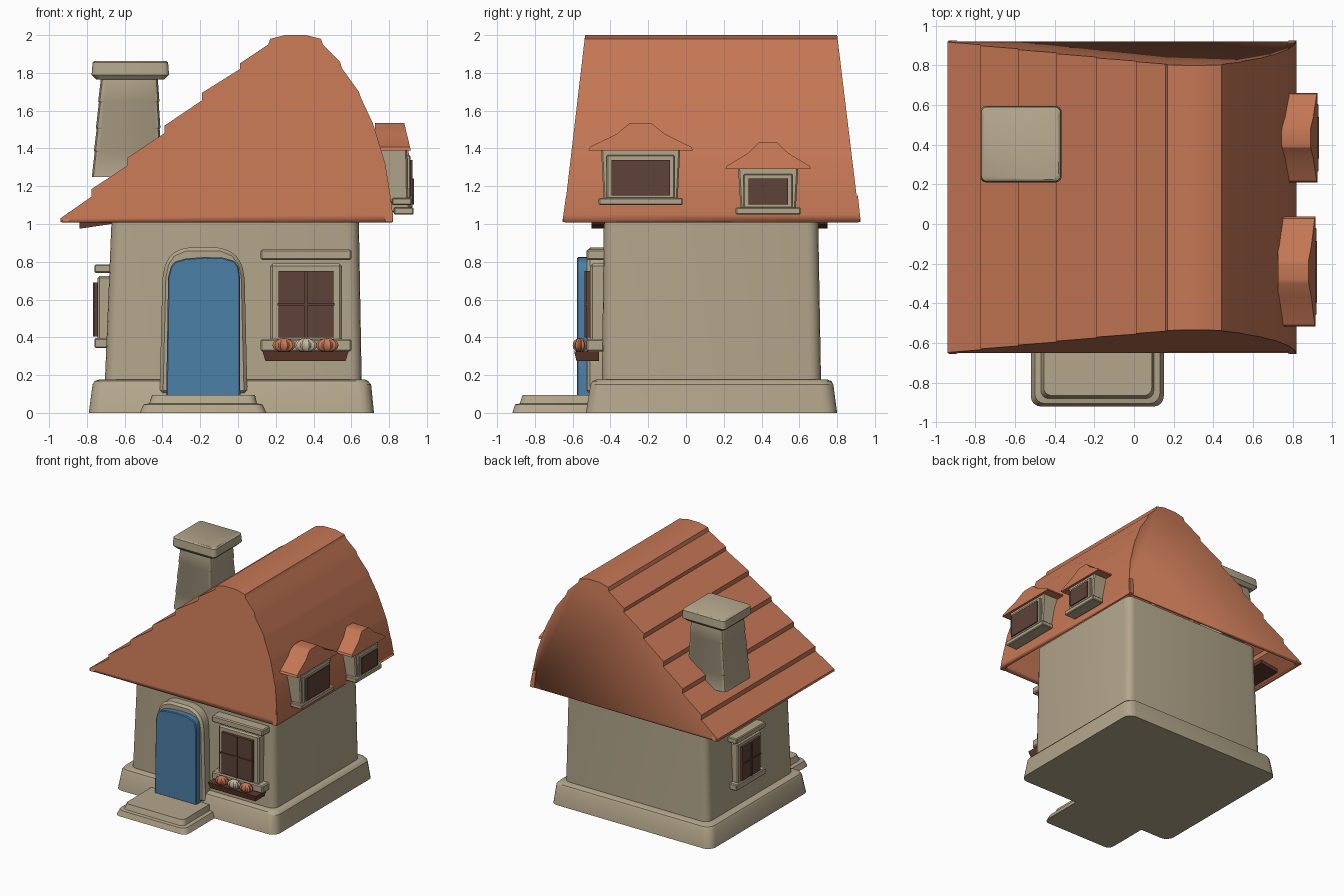
import bpy, bmesh, math
from mathutils import Matrix, Vector

if "Cube" in bpy.data.objects:
    bpy.data.objects.remove(bpy.data.objects["Cube"])


def material(name, r, g, b):
    def lin(c):
        c /= 255
        return c / 12.92 if c <= 0.04045 else ((c + 0.055) / 1.055) ** 2.4
    m = bpy.data.materials.new(name)
    m.diffuse_color = (lin(r), lin(g), lin(b), 1)
    m.use_nodes = True
    m.node_tree.nodes["Principled BSDF"].inputs["Base Color"].default_value = m.diffuse_color
    return m


STONE = material("tan stone", 179, 166, 139)
TILE = material("terracotta", 197, 119, 85)
BLUE = material("door blue", 76, 128, 166)
BROWN = material("dark brown", 94, 66, 56)
WOOD = material("planter wood", 96, 58, 44)
PALE = material("pale petals", 196, 184, 160)


def finish(name, bm, mat, matrix=None, bevel=0):
    bmesh.ops.recalc_face_normals(bm, faces=bm.faces)
    if bevel:
        bmesh.ops.bevel(bm, geom=bm.edges[:], offset=bevel, segments=1, affect='EDGES')
    if matrix:
        bm.transform(matrix)
    me = bpy.data.meshes.new(name)
    bm.to_mesh(me)
    bm.free()
    me.materials.append(mat)
    ob = bpy.data.objects.new(name, me)
    bpy.context.collection.objects.link(ob)
    return ob


def loft(name, rings, mat, matrix=None, bevel=0):
    """Closed skin through rings that have equal point counts."""
    bm = bmesh.new()
    vs = [[bm.verts.new(p) for p in ring] for ring in rings]
    n = len(vs[0])
    for a, b in zip(vs, vs[1:]):
        for i in range(n):
            j = (i + 1) % n
            bm.faces.new((a[i], a[j], b[j], b[i]))
    bm.faces.new(vs[0][::-1])
    bm.faces.new(vs[-1])
    return finish(name, bm, mat, matrix, bevel)


def rect(x0, x1, y0, y1, z, r=0.0, seg=4):
    """Rectangle at height z with rounded corners."""
    if not r:
        return [(x0, y0, z), (x1, y0, z), (x1, y1, z), (x0, y1, z)]
    pts = []
    corners = [(x1 - r, y1 - r), (x0 + r, y1 - r), (x0 + r, y0 + r), (x1 - r, y0 + r)]
    for q, (cx, cy) in enumerate(corners):
        for k in range(seg + 1):
            a = math.pi / 2 * (q + k / seg)
            pts.append((cx + r * math.cos(a), cy + r * math.sin(a), z))
    return pts


def box(name, x0, x1, y0, y1, z0, z1, mat, matrix=None, bevel=0):
    return loft(name, [rect(x0, x1, y0, y1, z0), rect(x0, x1, y0, y1, z1)], mat, matrix, bevel)


def prism(name, outline, y0, y1, mat, matrix=None, bevel=0):
    """Extrude an x-z outline along y."""
    return loft(name, [[(x, y, z) for x, z in outline] for y in (y0, y1)], mat, matrix, bevel)


# Plinth, walls and doorstep
loft("plinth", [rect(-.79, .72, -.53, .80, 0, .07), rect(-.77, .705, -.505, .78, .15, .07),
                rect(-.76, .69, -.495, .77, .168, .07), rect(-.73, .67, -.47, .745, .178, .07)], STONE)
loft("walls", [rect(-.705, .655, -.445, .715, .16, .06), rect(-.67, .64, -.435, .70, 1.01, .06),
               rect(-.665, .64, -.435, .70, 1.15, .06)], STONE)
loft("doorstep", [rect(-.52, .15, -.92, -.45, 0, .05), rect(-.50, .13, -.905, -.45, .045, .05),
                  rect(-.47, .10, -.88, -.45, .05, .04), rect(-.455, .09, -.865, -.45, .095, .04)], STONE)

# Arched door and surround
prism("door_surround", [(-.415, .1), (-.40, .72), (-.385, .79), (-.35, .845), (-.28, .875), (-.09, .875),
                        (-.02, .845), (.02, .79), (.035, .72), (.05, .1)], -.525, -.40, STONE, bevel=.018)
prism("door", [(-.38, .09), (-.37, .72), (-.355, .775), (-.335, .80), (-.28, .817), (-.18, .825), (-.08, .822),
               (-.02, .805), (.002, .775), (.01, .72), (.012, .09)], -.577, -.43, BLUE, bevel=.006)

# Roof shell: stepped tile courses between leaning gables
profile = [(-.94, 1.01), (-.94, 1.03), (-.775, 1.145), (-.775, 1.185), (-.585, 1.31), (-.585, 1.35),
           (-.39, 1.48), (-.39, 1.52), (-.19, 1.655), (-.19, 1.695), (.01, 1.82), (.01, 1.85),
           (.16, 1.95), (.17, 1.98), (.25, 2.0), (.36, 2.0), (.44, 1.98), (.45, 1.95), (.54, 1.86),
           (.55, 1.825), (.64, 1.70), (.65, 1.67), (.715, 1.53), (.725, 1.50), (.77, 1.35),
           (.78, 1.32), (.805, 1.16), (.82, 1.05), (.82, 1.01)]
roof = loft("roof", [[(x, -.65 + (z - 1.01) * .117, z) for x, z in profile],
                     [(x, .92 - (z - 1.01) * .121, z) for x, z in profile]], TILE)
bm = bmesh.new()
bm.from_mesh(roof.data)
under = [f for f in bm.faces if f.normal.z < -.9]
bmesh.ops.delete(bm, geom=under, context='FACES')
bm.to_mesh(roof.data)
bm.free()
shell = roof.modifiers.new("thickness", 'SOLIDIFY')
shell.thickness = .022
shell.offset = -1

# Small corner tiles at the eaves and bracket under the left eave
for x, lean in ((-.915, .03), (.80, -.012)):
    for y0, y1 in ((-.655, -.62), (.885, .925)):
        loft("eave_corner", [rect(x - .02, x + .02, y0, y1, 1.01),
                             rect(x - .015 + lean, x + .015 + lean, y0 + .02, y1 - .015,
                                  1.06 if x < 0 else 1.15)], TILE)
prism("eave_bracket", [(-.84, .975), (-.67, 1.0), (-.67, 1.03), (-.84, 1.01)], -.5, .75, WOOD)

# Chimney with slightly stepped courses and a cap
rings = []
levels = [1.25, 1.39, 1.51, 1.65, 1.78]
for z0, z1 in zip(levels, levels[1:]):
    for z, grow in ((z0, .004), (z1 - .008, 0)):
        t = (z - 1.25) / .53
        rings.append(rect(-.77 + .045 * t - grow, -.405 - .02 * t + grow,
                          .225 + .02 * t - grow, .575 - .02 * t + grow, z, .03, 2))
loft("chimney_shaft", rings, STONE)
loft("chimney_cap", [rect(-.75, -.39, .23, .57, 1.765, .03), rect(-.775, -.365, .21, .595, 1.79, .03),
                     rect(-.77, -.37, .215, .59, 1.855, .03), rect(-.76, -.38, .225, .58, 1.863, .03)], STONE)


# Wall window, facing local -y with the wall surface at y = 0
def window(name, m):
    box(name + "_frame", -.19, .19, -.065, .04, -.215, .215, STONE, m, .012)
    box(name + "_lintel", -.24, .24, -.085, .04, .235, .29, STONE, m, .008)
    box(name + "_sill", -.24, .24, -.085, .04, -.25, -.185, STONE, m, .008)
    box(name + "_pane", -.145, .145, -.088, 0, -.175, .175, BROWN, m)
    box(name + "_upright_bar", -.007, .007, -.096, -.08, -.175, .175, BROWN, m)
    box(name + "_cross_bar", -.152, .152, -.096, -.08, -.006, .006, BROWN, m)


window("front_window", Matrix.Translation((.36, -.442, .575)))
window("left_window", Matrix.Translation((-.69, .21, .548)) @ Matrix.Rotation(-math.pi / 2, 4, 'Z')
       @ Matrix.Scale(.82, 4))

# Planter with three pleated flowers
loft("planter", [rect(.145, .57, -.58, -.46, .275), rect(.13, .585, -.592, -.46, .325)], WOOD)
for x, mat in ((.243, TILE), (.358, PALE), (.472, TILE)):
    bm = bmesh.new()
    bmesh.ops.create_uvsphere(bm, u_segments=20, v_segments=8, radius=1)
    for v in bm.verts:
        k = round(math.atan2(v.co.y, v.co.x) / (math.pi / 10))
        if k % 2:
            v.co.x *= .82
            v.co.y *= .82
    finish("flower", bm, mat, Matrix.Translation((x, -.562, .358)) @ Matrix.Diagonal((.06, .04, .038, 1)))


# Dormer facing local -y, origin at ground level below its front face
def dormer(name, y, half, z0, z1, top, eave, x):
    m = Matrix.Translation((x, y, 0)) @ Matrix.Rotation(math.pi / 2, 4, 'Z')
    loft(name + "_body", [rect(-half + .015, half - .015, -.005, .14, z0),
                          rect(-half, half, 0, .2, z1 + .02)], STONE, m, .008)
    box(name + "_sill", -half - .012, half + .012, -.025, .08, z0 - .01, z0 + .028, STONE, m, .006)
    box(name + "_surround", -half + .03, half - .03, -.018, .05, z0 + .025, z1 - .025, STONE, m, .006)
    box(name + "_pane", -half + .055, half - .055, -.028, .05, z0 + .042, z1 - .05, BROWN, m)
    h = top - z1
    arch = [(-1, 0), (-.97, .12), (-.46, .6), (-.22, .97), (-.14, 1), (.14, 1), (.22, .97),
            (.46, .6), (.97, .12), (1, 0)]
    rings = [[(u * eave, yy + .035 * w if yy < 0 else yy, z1 + w * h) for u, w in arch]
             for yy in (-.02, .17)]
    loft(name + "_roof", rings, TILE, m)


dormer("large_dormer", -.24, .21, 1.11, 1.39, 1.535, .277, .895)
dormer("small_dormer", .435, .16, 1.06, 1.29, 1.435, .226, .905)

# Smooth rounded corners while keeping hard edges
bpy.ops.object.select_all(action='SELECT')
bpy.context.view_layer.objects.active = roof
bpy.ops.object.shade_smooth_by_angle(angle=math.radians(30))
